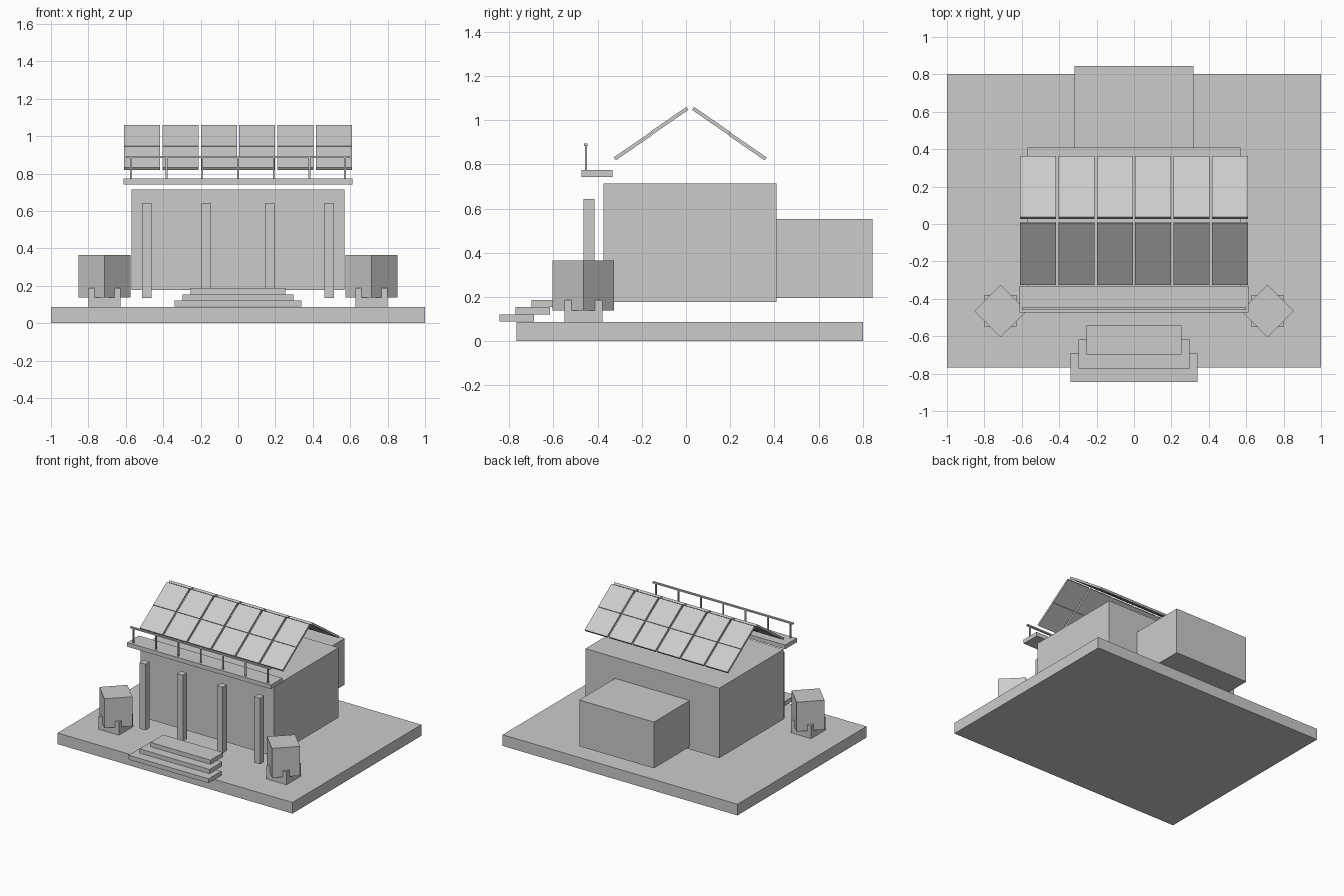
import bpy
from math import radians, sin, cos

if "Cube" in bpy.data.objects:
    bpy.data.objects.remove(bpy.data.objects["Cube"])


def box(name, x, y, z, rot=(0, 0, 0)):
    """Box from (min, max) ranges, optionally rotated about its centre."""
    bpy.ops.mesh.primitive_cube_add(
        size=1, location=[(a + b) / 2 for a, b in (x, y, z)], rotation=rot)
    ob = bpy.context.object
    ob.name = name
    ob.scale = [b - a for a, b in (x, y, z)]
    return ob


def around(c, size):
    return (c - size / 2, c + size / 2)


# Ground slab and building volumes
box("ground_slab", (-1, 1), (-0.766, 0.802), (0, 0.086))
box("main_hall", (-0.57, 0.57), (-0.374, 0.409), (0.176, 0.714))
box("rear_annex", (-0.318, 0.318), (0.409, 0.844), (0.196, 0.552))

# Entrance steps
for i in range(3):
    w = 0.34 - 0.0425 * i
    y0 = -0.844 + 0.0725 * i
    z0 = 0.088 + 0.033 * i
    box(f"step_{i + 1}", (-w, w), (y0, y0 + 0.155), (z0, z0 + 0.033))

# Front columns
for i, x in enumerate((-0.488, -0.17, 0.17, 0.488)):
    box(f"column_{i + 1}", around(x, 0.05), (-0.464, -0.414), (0.134, 0.643))

# Balcony slab with railing
box("balcony_slab", (-0.612, 0.612), (-0.473, -0.332), (0.742, 0.774))
box("top_rail", (-0.598, 0.598), (-0.461, -0.445), (0.884, 0.894))
for i in range(7):
    box(f"rail_post_{i + 1}", around(-0.573 + 0.191 * i, 0.01),
        around(-0.453, 0.01), (0.774, 0.886))

# Pitched roof: two rows of six panels on each slope
pitch = radians(34.5)
length, thick = 0.199, 0.016
mid_y, mid_z, ridge_y = -0.158, 0.939, 0.019
for side, sname in ((1, "front"), (-1, "back")):
    for row, rname in ((-1, "lower"), (1, "upper")):
        s = row * (length / 2 + 0.001)
        n = row * 0.001
        y = mid_y + s * cos(pitch) - n * sin(pitch)
        z = mid_z + s * sin(pitch) + n * cos(pitch)
        y = ridge_y + side * (y - ridge_y)
        for i in range(6):
            box(f"roof_panel_{sname}_{rname}_{i + 1}",
                around(-0.5125 + 0.205 * i, 0.192), around(y, length),
                around(z, thick), (side * pitch, 0, 0))

# Planters: square foot under a body turned 45 degrees
for side, sname in ((-1, "left"), (1, "right")):
    x = side * 0.714
    box(f"planter_foot_{sname}", around(x, 0.172), around(-0.465, 0.172),
        (0.086, 0.187))
    box(f"planter_body_{sname}", around(x, 0.198), around(-0.465, 0.198),
        (0.138, 0.364), (0, 0, radians(45)))
